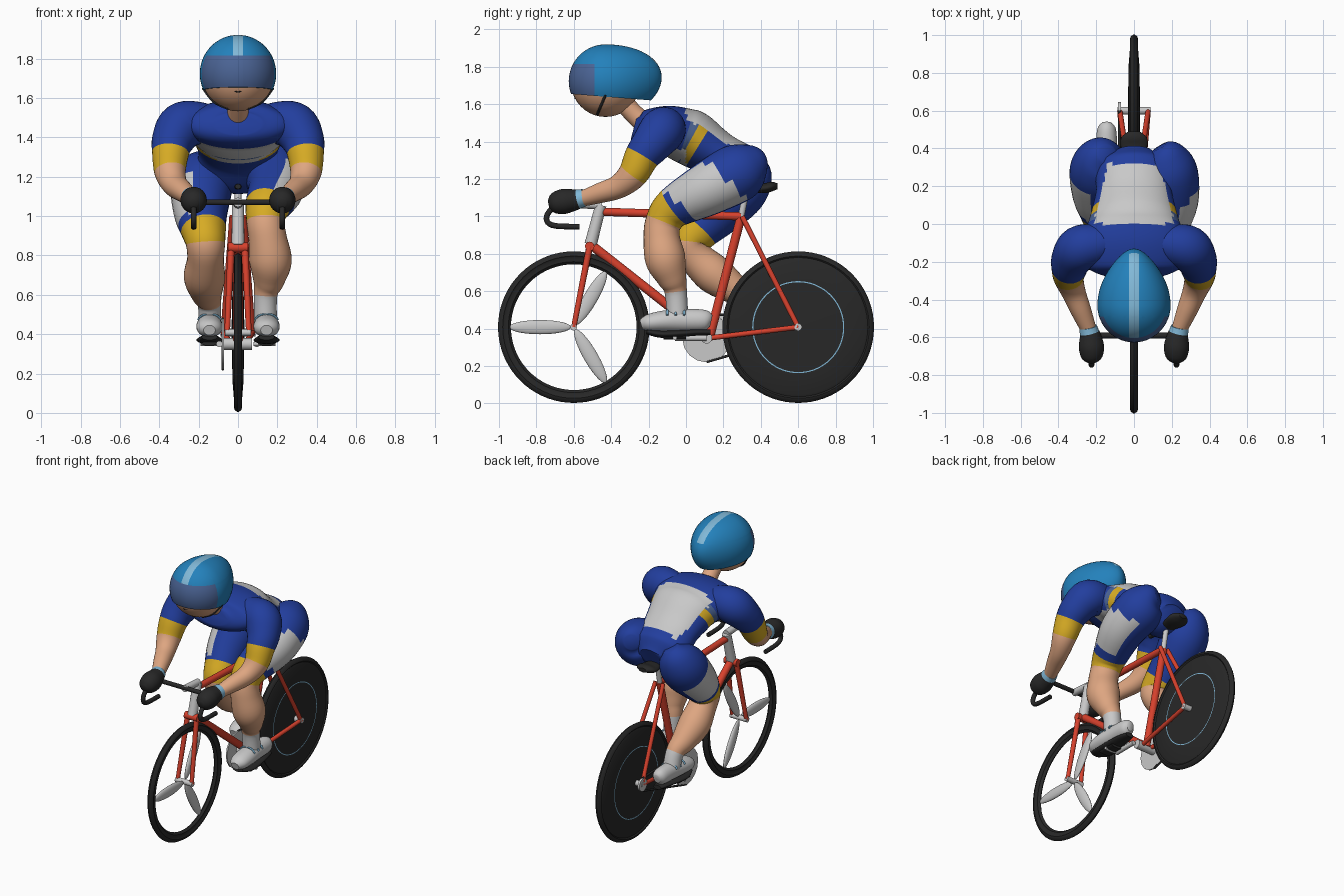
import bpy, bmesh, math
from mathutils import Vector, Matrix

cube = bpy.data.objects.get("Cube")
if cube:
    bpy.data.objects.remove(cube)

# Palette: letter -> (name, linear colour)
PALETTE = {
    "B": ("jersey blue", (.016, .048, .34)),
    "G": ("pale grey", (.58, .58, .58)),
    "Y": ("warm yellow", (.68, .41, .018)),
    "S": ("skin", (.73, .38, .22)),
    "K": ("charcoal black", (.021, .021, .021)),
    "R": ("frame red", (.68, .053, .026)),
    "H": ("helmet blue", (.017, .22, .5)),
    "V": ("visor slate", (.07, .127, .3)),
    "L": ("light blue", (.22, .48, .68)),
}
MATS = {}
for key, (label, colour) in PALETTE.items():
    m = bpy.data.materials.new(label)
    m.use_nodes = True
    m.diffuse_color = (*colour, 1)
    m.node_tree.nodes["Principled BSDF"].inputs["Base Color"].default_value = (*colour, 1)
    MATS[key] = m
KEYS = list(PALETTE)


def finish(name, bm):
    """Turn a bmesh into an object that carries only the materials it uses."""
    used = sorted({f.material_index for f in bm.faces})
    for f in bm.faces:
        f.material_index = used.index(f.material_index)
    mesh = bpy.data.meshes.new(name)
    bm.to_mesh(mesh)
    bm.free()
    for i in used:
        mesh.materials.append(MATS[KEYS[i]])
    obj = bpy.data.objects.new(name, mesh)
    bpy.context.collection.objects.link(obj)
    bpy.ops.object.select_all(action="DESELECT")
    obj.select_set(True)
    bpy.context.view_layer.objects.active = obj
    bpy.ops.object.shade_smooth_by_angle(angle=math.radians(45))
    return obj


def paint(bm, rule):
    bm.normal_update()
    for f in bm.faces:
        key = rule(f.calc_center_median(), f.normal, KEYS[f.material_index])
        f.material_index = KEYS.index(key)


def skin_rings(bm, rings, keys, closed=False):
    """Bridge rings of vertices; keys gives a colour letter per span."""
    n = len(rings[0])
    spans = len(rings) if closed else len(rings) - 1
    for i in range(spans):
        a, b = rings[i], rings[(i + 1) % len(rings)]
        for j in range(n):
            k = (j + 1) % n
            bm.faces.new((a[j], a[k], b[k], b[j])).material_index = KEYS.index(keys[i])
    if not closed:
        for ring, key in ((rings[0], keys[0]), (rings[-1], keys[-1])):
            bm.faces.new(ring).material_index = KEYS.index(key)
    bmesh.ops.recalc_face_normals(bm, faces=bm.faces[:])


def limb(name, pts, keys, seg=32, steps=5, rule=None):
    """Smooth loft through (x, y, z, radius[, second radius]) points."""
    P = [Vector((*p, p[3])) if len(p) == 4 else Vector(p) for p in pts]
    keys = keys * (len(P) - 1) if len(keys) == 1 else keys
    line, spans = [], []
    for i in range(len(P) - 1):
        b, c = P[i], P[i + 1]
        a, d = P[max(i - 1, 0)], P[min(i + 2, len(P) - 1)]
        for s in range(steps):
            t = s / steps
            line.append((b * 2 + (c - a) * t + (a * 2 - b * 5 + c * 4 - d) * t ** 2
                         + (b * 3 - a - c * 3 + d) * t ** 3) * .5)
            spans.append(keys[i])
    line.append(P[-1])
    mid = [Vector(p[:3]) for p in line]
    bm = bmesh.new()
    rings, side = [], None
    for i, p in enumerate(line):
        t = (mid[min(i + 1, len(mid) - 1)] - mid[max(i - 1, 0)]).normalized()
        if side is None:
            side = Vector((0, 1, 0)) if abs(t.x) > .9 else Vector((1, 0, 0))
        side = (side - t * side.dot(t)).normalized()
        up = t.cross(side)
        angles = [math.tau * j / seg for j in range(seg)]
        rings.append([bm.verts.new(mid[i] + side * math.cos(q) * max(p[3], .002)
                                   + up * math.sin(q) * max(p[4], .002)) for q in angles])
    skin_rings(bm, rings, spans)
    if rule:
        paint(bm, rule)
    return finish(name, bm)


def tube(name, a, b, r, key, r2=None):
    return limb(name, [(*a, r), (*b, r2 or r)], key, seg=16, steps=1)


def ellipsoid(name, centre, size, key, turn=0):
    bm = bmesh.new()
    bmesh.ops.create_uvsphere(bm, u_segments=32, v_segments=20, radius=1)
    bm.transform(Matrix.Translation(centre) @ Matrix.Rotation(turn, 4, "X")
                 @ Matrix.Diagonal((*size, 1)))
    paint(bm, lambda c, n, k: key)
    return finish(name, bm)


def wheel(name, y, z, profile, keys, closed):
    """Turn a (radius, x) profile about a sideways axle."""
    bm = bmesh.new()
    rings = []
    for r, x in profile:
        spin = [math.tau * j / 72 for j in range(72)]
        rings.append([bm.verts.new((x, y + r * math.cos(q), z + r * math.sin(q))) for q in spin])
    skin_rings(bm, rings, keys, closed)
    return finish(name, bm)


def both(x, *rest):
    return (x, *rest), (-x, *rest)


# Wheels
FRONT, REAR, AXLE = -.6, .6, .408
tyre = [(.394, .017), (.38, .021), (.372, .015), (.35, .015)]
profile = [(.405, 0), *tyre, (.336, 0), *[(r, -x) for r, x in reversed(tyre)]]
wheel("front_wheel", FRONT, AXLE, profile, "K" * len(profile), True)
half = [(.01, .033), (.24, .028), (.246, .028), (.36, .019), (.372, .014),
        (.38, .021), (.394, .017), (.405, 0)]
disc = half + [(r, -x) for r, x in reversed(half[:-1])]
wheel("rear_disc_wheel", REAR, AXLE, disc, "KLKKKKKKKKKKLK", False)
for i in range(3):
    q = math.pi + math.tau * i / 3
    ellipsoid(f"front_spoke_{i + 1}",
              (0, FRONT + .18 * math.cos(q), AXLE + .18 * math.sin(q)), (.018, .165, .038), "G", q)
tube("front_hub", *both(.066, FRONT, AXLE), .018, "G")
tube("rear_hub", *both(.088, REAR, AXLE), .02, "G")

# Frame
BB, SEAT, HEAD = (0, .125, .35), (0, .295, 1.0), (0, -.51, .85)
tube("seat_tube", BB, SEAT, .024, "R")
tube("down_tube", BB, HEAD, .025, "R")
tube("top_tube", (0, -.45, 1.025), SEAT, .022, "R")
tube("head_tube", HEAD, (0, -.455, 1.06), .033, "G", .03)
tube("fork_crown", *both(.05, -.515, .84), .025, "R")
tube("bottom_bracket", *both(.07, .11, .35), .03, "G")
tube("seat_post", SEAT, (0, .325, 1.15), .017, "G")
for s, tag in ((1, "left"), (-1, "right")):
    tube(f"{tag}_fork_blade", (s * .035, -.515, .84), (s * .055, FRONT, AXLE), .018, "R", .014)
    tube(f"{tag}_seat_stay", (s * .03, .3, 1.0), (s * .075, REAR, AXLE), .014, "R")
    tube(f"{tag}_chain_stay", (s * .035, .125, .35), (s * .075, REAR, AXLE), .014, "R")
limb("saddle", [(0, .16, 1.15, .015, .012), (0, .28, 1.15, .03, .02), (0, .41, 1.15, .07, .026),
                (0, .46, 1.16, .065, .025), (0, .49, 1.16, .03, .015)], "K")

# Drivetrain
tube("chainring", (-.082, .11, .35), (-.072, .11, .35), .13, "G")
tube("rear_cog", (-.084, REAR, AXLE), (-.07, REAR, AXLE), .045, "G")
for tag, d in (("upper", 1), ("lower", -1)):
    tube(f"{tag}_chain", (-.077, .11, .35 + d * .128), (-.077, REAR, AXLE + d * .045), .007, "K")

# Handlebar
tube("handlebar", *both(.225, -.59, 1.07), .015, "K")
tube("stem", (0, -.45, 1.06), (0, -.6, 1.07), .024, "G")

# Torso: bands around the waist, pale back panel, pale belly


def torso_rule(c, n, key):
    if n.z > .3 and 0 < c.y < .32 and abs(c.x) < .205 - .25 * max(c.y - .05, 0):
        return "G"
    if n.z < -.25 and -.16 < c.y < .0 and abs(c.x) < .21:
        return "G"
    return key


limb("torso", [(0, -.28, 1.47, .12, .06), (0, -.23, 1.46, .25, .105), (0, -.1, 1.46, .28, .132),
               (0, .0, 1.43, .245, .148), (0, .03, 1.418, .235, .15), (0, .075, 1.39, .222, .145),
               (0, .18, 1.325, .2, .125), (0, .3, 1.24, .2, .14), (0, .38, 1.2, .1, .08)],
     "BBBVYBBB", seg=64, steps=6, rule=torso_rule)
limb("neck", [(0, -.2, 1.48, .06), (0, -.28, 1.55, .052), (0, -.36, 1.64, .055)], "S")

# Arms, gloves and bar drops
for s, tag in ((1, "left"), (-1, "right")):
    limb(f"{tag}_arm", [(s * .12, -.1, 1.48, .08), (s * .2, -.11, 1.475, .108),
                        (s * .285, -.13, 1.455, .122), (s * .33, -.185, 1.385, .108),
                        (s * .343, -.235, 1.32, .094), (s * .345, -.285, 1.225, .08),
                        (s * .32, -.36, 1.16, .064), (s * .28, -.46, 1.125, .054),
                        (s * .235, -.57, 1.09, .04)], "BBBBYSSS")
    limb(f"{tag}_glove", [(s * .242, -.545, 1.1, .047), (s * .236, -.575, 1.093, .052),
                          (s * .23, -.6, 1.088, .058), (s * .225, -.655, 1.08, .067),
                          (s * .225, -.71, 1.07, .053), (s * .225, -.735, 1.065, .02)], "LKKKK")
    limb(f"{tag}_bar_drop", [(s * .225, -.59, 1.07, .015), (s * .225, -.69, 1.06, .015),
                             (s * .225, -.745, 1.0, .015), (s * .225, -.715, .953, .015),
                             (s * .225, -.57, .945, .015)], "K", seg=12)


# Legs: shorts with outer panel, yellow cuff, calf and sock
def outer_panel(s, lo, hi):
    return lambda c, n, k: "G" if k == "B" and n.x * s > .3 and lo < c.z + c.y * .9 < hi else k


limb("left_leg", [(.14, .41, 1.29, .05), (.16, .37, 1.28, .11), (.18, .28, 1.235, .155),
                  (.195, .12, 1.15, .145), (.15, -.06, 1.05, .113), (.14, -.12, .97, .097),
                  (.15, -.13, .89, .097), (.165, -.11, .77, .108), (.155, -.075, .67, .08),
                  (.14, -.055, .6, .06), (.14, -.045, .46, .058)], "BBBBYSSSSG",
     rule=outer_panel(1, 1.03, 1.39))
limb("right_leg", [(-.14, .37, 1.31, .05), (-.165, .35, 1.25, .12), (-.185, .285, 1.15, .155),
                   (-.19, .16, 1.02, .137), (-.175, .07, .93, .115), (-.165, .02, .86, .1),
                   (-.165, .055, .78, .093), (-.17, .15, .69, .105), (-.16, .26, .61, .08),
                   (-.145, .33, .555, .06), (-.145, .37, .45, .058)], "BBBBYSSSSG",
     rule=outer_panel(-1, 1.03, 1.37))

# Shoes, pedals and cranks
for s, tag, y in ((1, "left", 0), (-1, "right", .4)):
    x = s * .145
    limb(f"{tag}_shoe", [(x, y + .135, .44, .025, .03), (x, y + .1, .445, .05, .055),
                         (x, y - .02, .445, .058, .06), (x, y - .12, .44, .067, .056),
                         (x, y - .2, .43, .06, .046), (x, y - .24, .42, .03, .026)], "G")
    limb(f"{tag}_sole", [(x, y + .13, .38, .03, .015), (x, y + .05, .38, .05, .018),
                         (x, y - .12, .37, .066, .02), (x, y - .21, .385, .04, .015)], "K")
    for i in range(3):
        q = y - .1 + i * .045
        limb(f"{tag}_lace_{i + 1}", [(x + dx, q, z, .006) for dx, z in (
            (-.058, .472), (-.04, .492), (0, .502), (.04, .492), (.058, .472))], "L", seg=8)
    pedal = .11 - s * .17
    tube(f"{tag}_crank", (s * .095, .11, .35), (s * .095, pedal, .35), .016, "G")
    tube(f"{tag}_pedal_axle", (s * .08, pedal, .35), (s * .19, pedal, .35), .011, "G")
    limb(f"{tag}_pedal", [(x, pedal - .06, .352, .045, .01), (x, pedal + .06, .352, .045, .01)],
         "K", steps=1)

# Head, mouth and chin straps
ellipsoid("head", (0, -.43, 1.722), (.187, .187, .19), "S")
limb("mouth", [(-.028, -.59, 1.641, .004), (0, -.592, 1.631, .004), (.028, -.59, 1.641, .004)],
     "K", seg=8)
for s, tag in ((1, "left"), (-1, "right")):
    limb(f"{tag}_strap", [(s * .178, -.43, 1.65, .007), (s * .122, -.46, 1.58, .007),
                          (s * .05, -.475, 1.545, .007)], "K", seg=8)

# Helmet: sphere drawn out to a tail, cut along the borders of visor and stripe
bm = bmesh.new()
bmesh.ops.create_uvsphere(bm, u_segments=48, v_segments=32, radius=1)
for v in bm.verts:
    t = max(v.co.y, 0)
    v.co = (v.co.x * .194 * (1 - .3 * t * t), v.co.y * (.3 if t else .197) - .43,
            v.co.z * .197 + 1.723 + .02 * t * t)


def cut(co, no, clear=False):
    bmesh.ops.bisect_plane(bm, geom=bm.verts[:] + bm.edges[:] + bm.faces[:],
                           plane_co=co, plane_no=no, clear_outer=clear)


cut((0, -.43, 1.64), (0, -.08, -1), True)
bmesh.ops.holes_fill(bm, edges=[e for e in bm.edges if e.is_boundary])
for co, no in (((.026, 0, 0), (1, 0, 0)), ((-.026, 0, 0), (1, 0, 0)),
               ((0, -.49, 0), (0, 1, 0)), ((0, 0, 1.815), (0, 0, 1))):
    cut(co, no)


def helmet_rule(c, n, key):
    if c.y < -.49 and c.z < 1.815 and n.z > -.9:
        return "V"
    return "L" if abs(c.x) < .026 and c.z > 1.815 else "H"


paint(bm, helmet_rule)
finish("helmet", bm)
